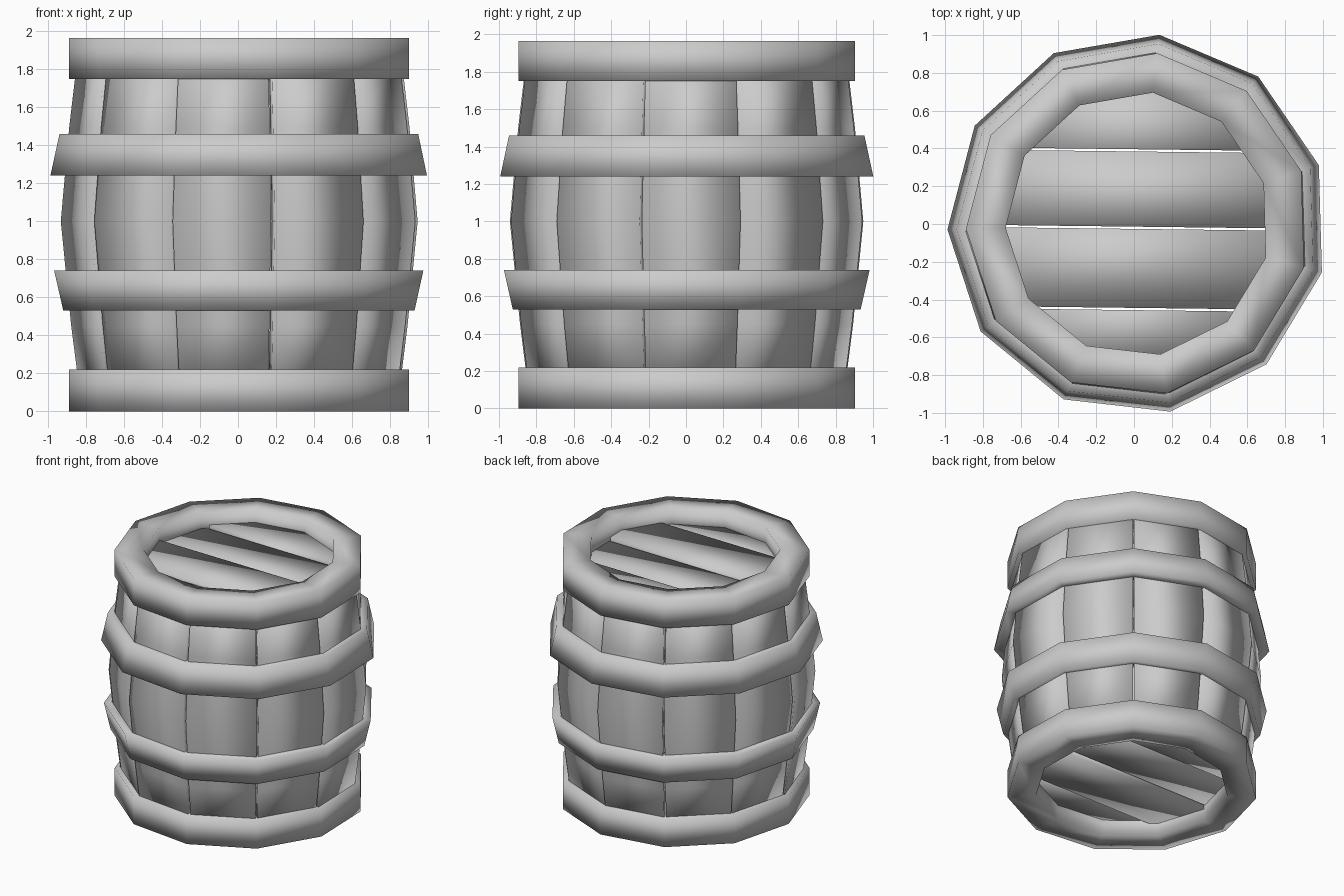
import bpy, bmesh, math, random
from math import radians, cos, sin, sqrt

random.seed(4)
SIDES = 11
STEP = 2 * math.pi / SIDES
START = radians(18)
OFFSET_X = 0.02

default_cube = bpy.data.objects.get("Cube")
if default_cube:
    bpy.data.objects.remove(default_cube, do_unlink=True)

grey = bpy.data.materials.new("plain grey")
grey.use_nodes = True
colour = (0.6, 0.6, 0.6, 1)
grey.diffuse_color = colour
grey.node_tree.nodes["Principled BSDF"].inputs["Base Color"].default_value = colour


def finish(bm, name):
    """Turn a bmesh into a smooth shaded grey object."""
    bmesh.ops.recalc_face_normals(bm, faces=bm.faces)
    for face in bm.faces:
        face.smooth = True
    mesh = bpy.data.meshes.new(name)
    bm.to_mesh(mesh)
    bm.free()
    mesh.materials.append(grey)
    obj = bpy.data.objects.new(name, mesh)
    bpy.context.collection.objects.link(obj)
    return obj


def bridge(bm, loops, closed):
    """Skin equal loops of vertices; join the last to the first or cap the ends."""
    pairs = list(zip(loops, loops[1:]))
    if closed:
        pairs.append((loops[-1], loops[0]))
    else:
        bm.faces.new(loops[0])
        bm.faces.new(loops[-1])
    for a, b in pairs:
        for i in range(len(a)):
            j = (i + 1) % len(a)
            bm.faces.new((a[i], a[j], b[j], b[i]))


def polar(r, angle, z):
    return (OFFSET_X + r * cos(angle), r * sin(angle), z)


def ring(name, profile):
    """Sweep a closed (radius, height) profile round the barrel."""
    bm = bmesh.new()
    loops = [[bm.verts.new(polar(r, START + k * STEP, z)) for r, z in profile]
             for k in range(SIDES)]
    bridge(bm, loops, True)
    finish(bm, name)


def stave(index):
    """One bowed plank of the wall, with wedge shaped sides."""
    bm = bmesh.new()
    a0 = START + index * STEP + random.uniform(0.003, 0.012)
    a1 = START + (index + 1) * STEP - random.uniform(0.003, 0.012)
    grow = random.uniform(-0.006, 0.006)
    loops = []
    for z, r in ((0.1, 0.85), (0.45, 0.895), (1.0, 0.95), (1.5, 0.905), (1.88, 0.86)):
        outer, inner = r + grow, r - 0.08
        loops.append([bm.verts.new(polar(*p, z)) for p in
                      ((outer, a0), (outer, a1), (inner, a1), (inner, a0))])
    bridge(bm, loops, False)
    finish(bm, f"stave_{index + 1}")


def head(name, z, outward):
    """Four boards closing one end, cut to fit inside the rim."""
    edges = (-0.78, -0.45, -0.02, 0.39, 0.78)
    for n, (y0, y1) in enumerate(zip(edges, edges[1:])):
        bm = bmesh.new()
        lift = (0.0, 0.025, 0.0, 0.025)[n]
        x0, x1 = (sqrt(0.82 ** 2 - y * y) for y in (y0, y1))
        corners = ((-x0, y0 + 0.006), (x0, y0 + 0.006), (x1, y1 - 0.006), (-x1, y1 - 0.006))
        loops = []
        for depth in (0.1, 0):
            loops.append([bm.verts.new((x, y - 0.012 * x, z + outward * (lift - depth)))
                          for x, y in corners])
        bridge(bm, loops, False)
        finish(bm, f"{name}_board_{n + 1}")


# Wall
for i in range(SIDES):
    stave(i)

# Thick rims at both ends
for name, low, high in (("bottom_rim", 0.0, 0.22), ("top_rim", 1.75, 1.965)):
    ring(name, ((0.91, low), (0.91, high), (0.70, high), (0.70, low)))

# Flared hoops round the belly
ring("upper_hoop", ((1.008, 1.24), (0.96, 1.46), (0.84, 1.46), (0.87, 1.24)))
ring("lower_hoop", ((0.94, 0.53), (0.988, 0.74), (0.87, 0.74), (0.84, 0.53)))

# Recessed ends
head("top_head", 1.84, 1)
head("bottom_head", 0.125, -1)
